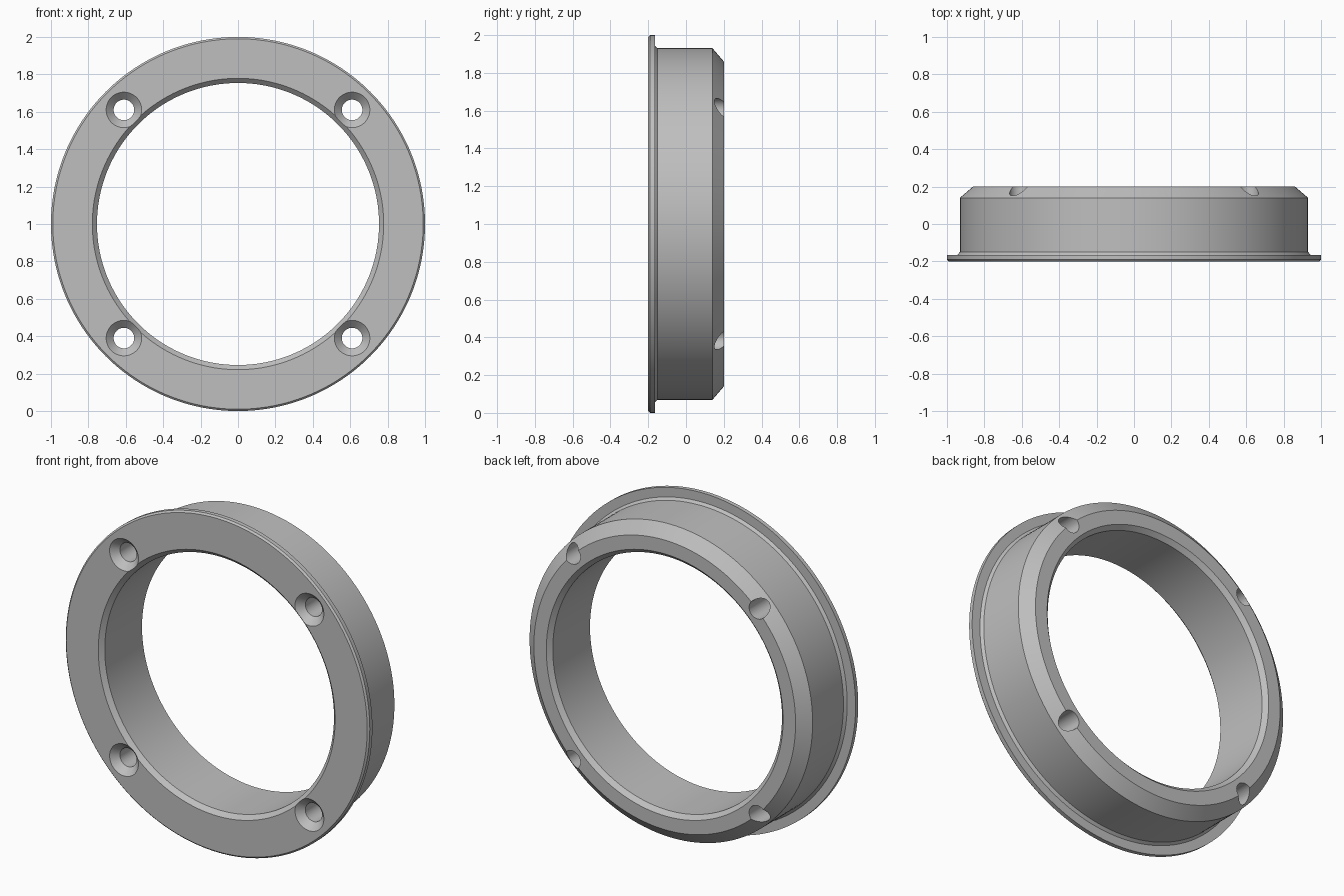
import bpy, bmesh, math

if "Cube" in bpy.data.objects:
    bpy.data.objects.remove(bpy.data.objects["Cube"], do_unlink=True)

grey = bpy.data.materials.new("satin grey")
grey.use_nodes = True
colour = (0.52, 0.52, 0.52, 1)
grey.diffuse_color = colour
grey.node_tree.nodes["Principled BSDF"].inputs["Base Color"].default_value = colour


def lathe(name, profile, segments, centre, closed):
    """Turn a (radius, y) profile about the y axis; closed makes a ring, open gets end caps."""
    bm = bmesh.new()
    cx, cz = centre
    rings = []
    for r, y in profile:
        angles = [2 * math.pi * i / segments for i in range(segments)]
        rings.append([bm.verts.new((cx + r * math.cos(a), y, cz + r * math.sin(a))) for a in angles])
    count = len(rings) if closed else len(rings) - 1
    for k in range(count):
        a, b = rings[k], rings[(k + 1) % len(rings)]
        for i in range(segments):
            j = (i + 1) % segments
            bm.faces.new((a[i], a[j], b[j], b[i]))
    if not closed:
        bm.faces.new(rings[0])
        bm.faces.new(rings[-1])
    bmesh.ops.recalc_face_normals(bm, faces=bm.faces)
    mesh = bpy.data.meshes.new(name)
    bm.to_mesh(mesh)
    bm.free()
    obj = bpy.data.objects.new(name, mesh)
    bpy.context.collection.objects.link(obj)
    mesh.materials.append(grey)
    return obj


# Flanged ring: chamfered bore, thin front flange, bevelled rear shoulder
ring_profile = [
    (0.754, -0.175), (0.779, -0.20), (0.99, -0.20), (1.0, -0.19),
    (1.0, -0.165), (0.945, -0.165), (0.931, -0.15), (0.931, 0.14),
    (0.861, 0.20), (0.779, 0.20), (0.754, 0.175),
]
ring = lathe("flanged_ring", ring_profile, 192, (0, 1), True)

# Four countersunk screw holes, cut right through
hole_profile = [(0.145, -0.25), (0.055, -0.16), (0.055, 0.30)]
bpy.context.view_layer.objects.active = ring
for sx in (-1, 1):
    for sz in (-1, 1):
        cutter = lathe("screw_hole_cutter", hole_profile, 48, (0.61 * sx, 1 + 0.61 * sz), False)
        cutter.hide_render = True
        mod = ring.modifiers.new("screw hole", "BOOLEAN")
        mod.operation = "DIFFERENCE"
        mod.solver = "EXACT"
        mod.object = cutter
        bpy.ops.object.modifier_apply(modifier=mod.name)
        bpy.data.objects.remove(cutter, do_unlink=True)

# Smooth turned surfaces with crisp machined edges
bpy.ops.object.select_all(action="DESELECT")
ring.select_set(True)
bpy.ops.object.shade_smooth_by_angle(angle=math.radians(25))
